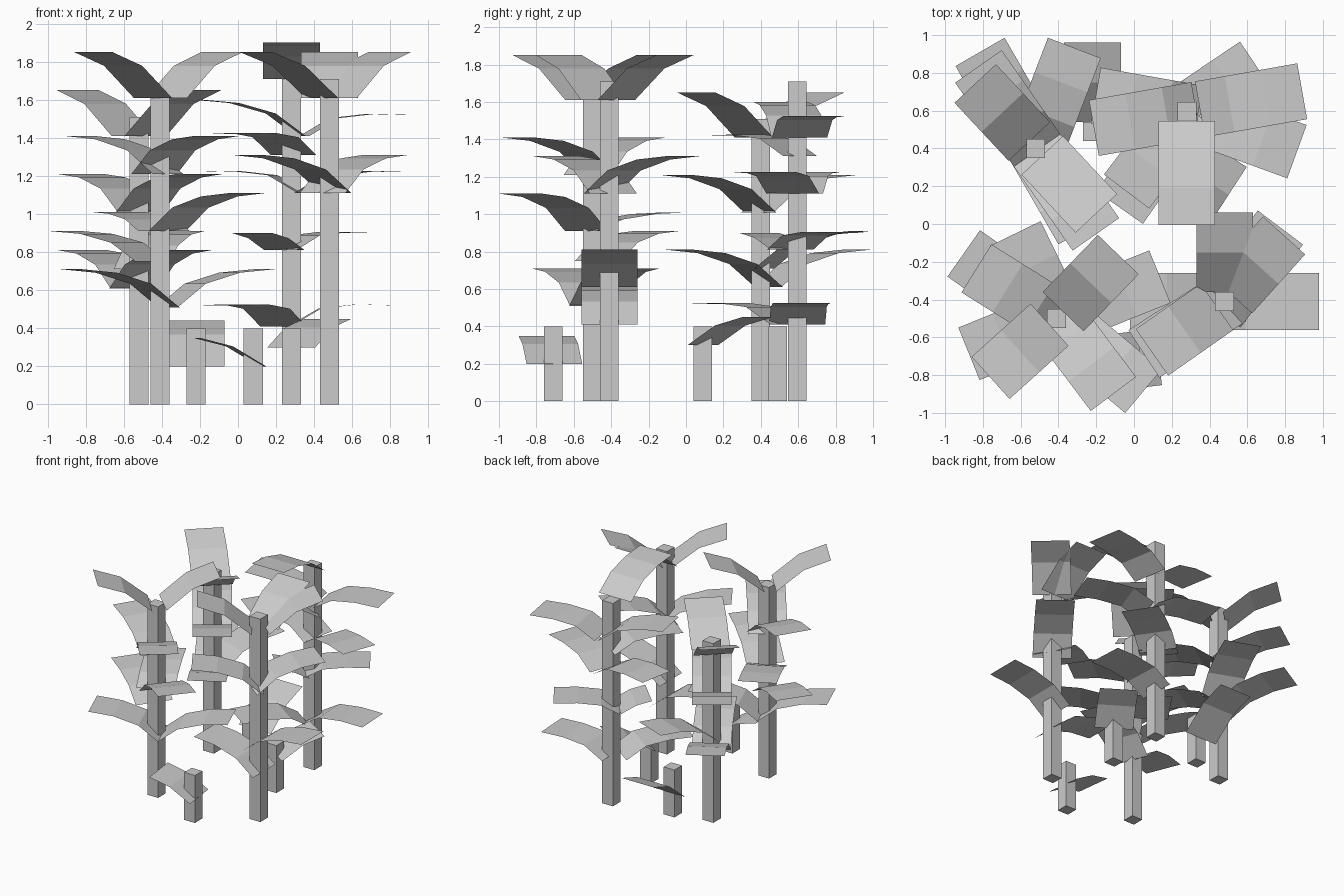
import bpy, bmesh
from math import sin, cos, radians

if "Cube" in bpy.data.objects:
    bpy.data.objects.remove(bpy.data.objects["Cube"])

# Leaf outlines: (run fraction, rise fraction)
TOP = [(0, 0), (0.5, 0.7), (1, 1)]
ARCH = [(0, 0), (0.29, 0.62), (0.645, 0.91), (1, 1)]
FLAT = [(0, 0), (0.29, 0.85), (0.645, 1.05), (1, 1)]
HALF_WIDTH = 0.15


class Plant:
    # A square stalk that carries leaves at chosen heights
    def __init__(self, name, x, y, height, rise=0.2):
        self.name, self.x, self.y, self.rise = name, x, y, rise
        bm = bmesh.new()
        bmesh.ops.create_cube(bm, size=1)
        for v in bm.verts:
            v.co = (x + v.co.x / 10, y + v.co.y / 10, (v.co.z + 0.5) * height)
        self.add("stalk", bm)

    def add(self, part, bm):
        me = bpy.data.meshes.new(self.name + "_" + part)
        bm.to_mesh(me)
        bm.free()
        bpy.context.collection.objects.link(bpy.data.objects.new(me.name, me))

    def leaf(self, az, z, tip=0.6, rise=None, outline=None, start=None):
        # Folded strip rising outwards from the stalk
        rise = rise or self.rise
        outline = outline or (FLAT if rise < 0.13 else ARCH)
        if start is None:
            start = 0.05 if outline is TOP else max(-0.07, tip - 0.55)
        c, s = cos(radians(az)), sin(radians(az))
        bm = bmesh.new()
        last = None
        for f, g in outline:
            r = start + (tip - start) * f
            edge = [bm.verts.new((self.x + r * c - w * s, self.y + r * s + w * c, z + rise * g))
                    for w in (-HALF_WIDTH, HALF_WIDTH)]
            if last:
                bm.faces.new((last[0], edge[0], edge[1], last[1]))
            last = edge
        self.add("leaf", bm)

    def pair(self, az, z):
        # A long leaf and a shorter one opposite
        self.leaf(az, z, 0.59)
        self.leaf(az + 180, z, 0.5)

    def crown(self, z, *azimuths):
        # Short upright leaves near the top
        for az in azimuths:
            self.leaf(az, z, 0.47, 0.24, TOP)

    def sprout(self, az, z, tip, start):
        self.leaf(az, z, tip, 0.15, TOP, start)


# Tall plants
p = Plant("back_left", -0.52, 0.40, 1.51)
p.crown(1.41, 133, 313)
p.leaf(305, 1.01, 0.555)
p.leaf(125, 1.01, 0.53)
p.pair(120, 0.61)
p.leaf(69, 0.71, 0.57)

p = Plant("front_left", -0.41, -0.50, 1.61)
p.crown(1.61, 222, 46)
p.leaf(307, 1.21, 0.5)
p.leaf(148, 1.21, 0.5)
p.leaf(320, 0.91)
p.leaf(116, 0.91, 0.5, 0.1, ARCH)
p.leaf(145, 0.75, 0.6, 0.16)
p.pair(22, 0.51)

p = Plant("back_right", 0.28, 0.595, 1.71, rise=0.11)
p.leaf(270, 1.71, 0.6, 0.19)
p.leaf(10, 1.41, 0.62)
p.leaf(190, 1.41, 0.5, 0.19)
p.leaf(233, 1.31, 0.53)
p.leaf(340, 1.11, 0.62)
p.leaf(170, 1.11, 0.49)
p.leaf(34, 0.81, 0.44, 0.09)
p.leaf(225, 0.81, 0.29, 0.09, TOP)
p.leaf(3, 0.41, 0.54)
p.leaf(235, 0.41, 0.62)

p = Plant("front_right", 0.48, -0.41, 1.71)
p.crown(1.61, 48, 215, 90)
p.leaf(53, 1.11, 0.49)
p.leaf(213, 1.11, 0.51)
p.leaf(0, 0.61, 0.5)
p.leaf(180, 0.41, 0.5)

# Small sprouts
p = Plant("back_sprout", -0.22, 0.49, 0.4)
p.crown(0.2, 90)
p = Plant("front_sprout", 0.08, -0.71, 0.4)
p.sprout(187, 0.2, 0.3, -0.05)
p = Plant("middle_sprout", 0.28, 0.09, 0.4)
p.sprout(57, 0.3, 0.35, 0)
